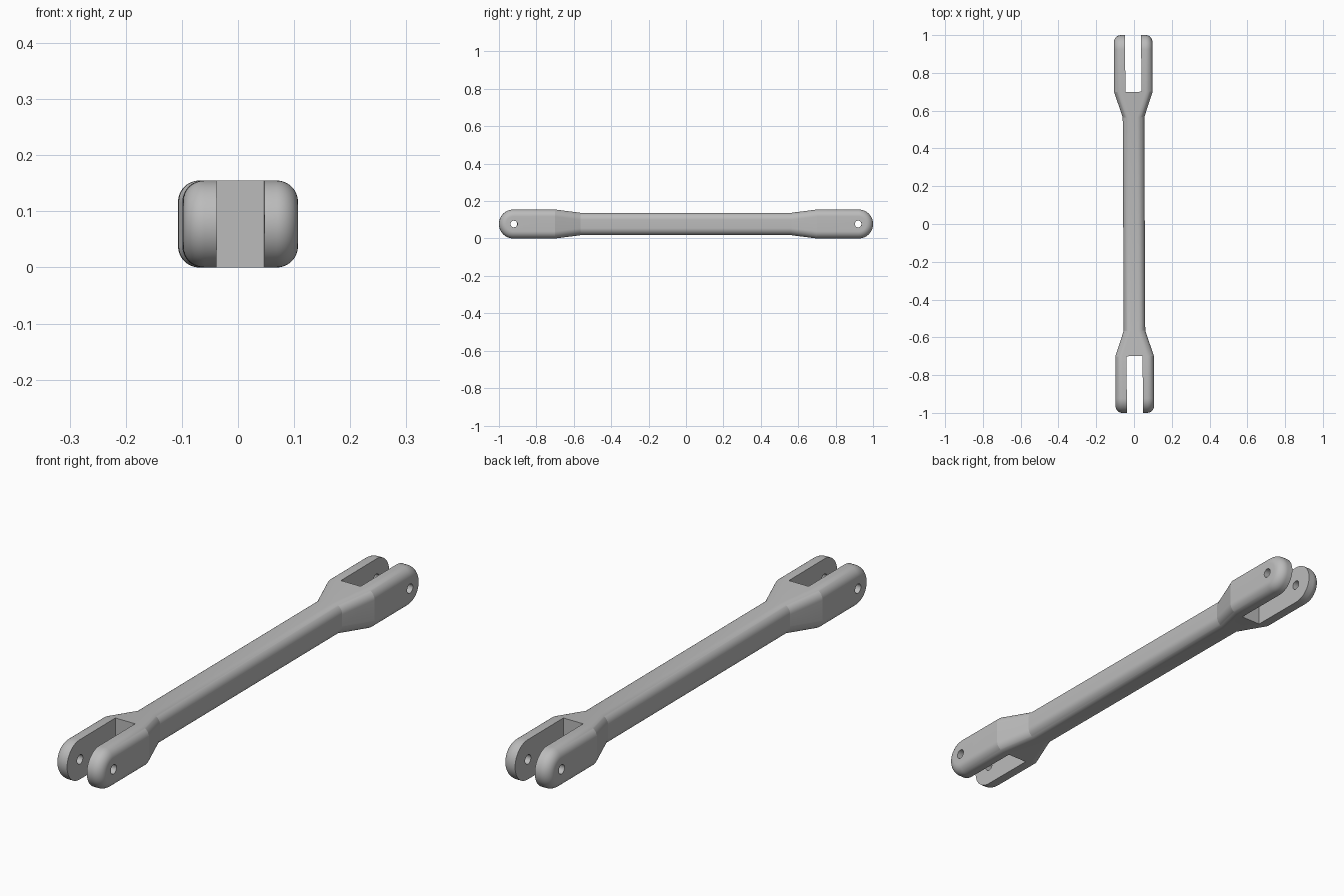
import bpy, bmesh, math
from mathutils import Matrix

if "Cube" in bpy.data.objects:
    bpy.data.objects.remove(bpy.data.objects["Cube"])

R, C, FILLET, N = 0.0775, 0.9225, 0.038, 12   # tip radius, tip centre, edge rounding
W_END, W_MID, H_MID = 0.1025, 0.057, 0.06     # half widths and shaft half height

grey = bpy.data.materials.new("plain grey")
grey.diffuse_color = (0.5, 0.5, 0.5, 1)
grey.use_nodes = True
grey.node_tree.nodes["Principled BSDF"].inputs["Base Color"].default_value = grey.diffuse_color


def half_outline(inset):
    """Upper side outline from +y tip to -y tip: (y, z, half width)."""
    r = R - inset
    arc = [(C + r * math.cos(t), r * math.sin(t), W_END)
           for t in (math.pi / 2 * i / N for i in range(N + 1))]
    side = arc + [(0.70, r, W_END), (0.565, H_MID - inset, W_MID)]
    return side + [(-y, z, w) for y, z, w in reversed(side)]


# Rod body: stacked side outlines, rounded over at both flanks
bm = bmesh.new()
steps = [math.pi / 2 * i / N for i in range(N + 1)]
layers = [(s, a) for s, seq in ((-1, steps[::-1]), (1, steps)) for a in seq]
rings = []
for s, a in layers:
    top = half_outline(FILLET * (1 - math.cos(a)))
    pts = top + [(y, -z, w) for y, z, w in reversed(top[1:-1])]
    rings.append([bm.verts.new((s * (w - FILLET * (1 - math.sin(a))), y, z))
                  for y, z, w in pts])
count = len(rings[0])
for a, b in zip(rings, rings[1:]):
    for i in range(count):
        j = (i + 1) % count
        bm.faces.new((a[i], a[j], b[j], b[i]))
for ring in (rings[0], rings[-1]):
    for i in range(len(top) - 1):
        quad = [ring[i], ring[i + 1], ring[-i - 1], ring[-i % count]]
        bm.faces.new(list(dict.fromkeys(quad)))
bmesh.ops.recalc_face_normals(bm, faces=bm.faces)
mesh = bpy.data.meshes.new("link_rod")
bm.to_mesh(mesh)
bm.free()
rod = bpy.data.objects.new("link_rod", mesh)
bpy.context.collection.objects.link(rod)
mesh.materials.append(grey)


def cut(cutter):
    mod = rod.modifiers.new("cut", 'BOOLEAN')
    mod.operation, mod.solver, mod.object = 'DIFFERENCE', 'EXACT', cutter
    cutter.hide_render = True
    bpy.ops.object.select_all(action='DESELECT')
    rod.select_set(True)
    bpy.context.view_layer.objects.active = rod
    bpy.ops.object.modifier_apply(modifier=mod.name)
    bpy.data.objects.remove(cutter)


# Fork slots and pin holes at each end
for s in (-1, 1):
    bpy.ops.mesh.primitive_cube_add(size=1, location=(0, s * 0.90, 0))
    slot = bpy.context.object
    slot.scale = (0.085, 0.40, 0.4)
    slot.data.materials.append(grey)
    cut(slot)
    bpy.ops.mesh.primitive_cylinder_add(vertices=32, radius=0.018, depth=0.5,
                                        location=(0, s * 0.92, 0),
                                        rotation=(0, math.pi / 2, 0))
    hole = bpy.context.object
    hole.data.materials.append(grey)
    cut(hole)

# Slight yaw, then stand on the ground
rod.data.transform(Matrix.Translation((0, 0, R)) @ Matrix.Rotation(0.0047, 4, 'Z'))
bpy.ops.object.select_all(action='DESELECT')
rod.select_set(True)
bpy.context.view_layer.objects.active = rod
bpy.ops.object.shade_smooth_by_angle(angle=math.radians(15))
